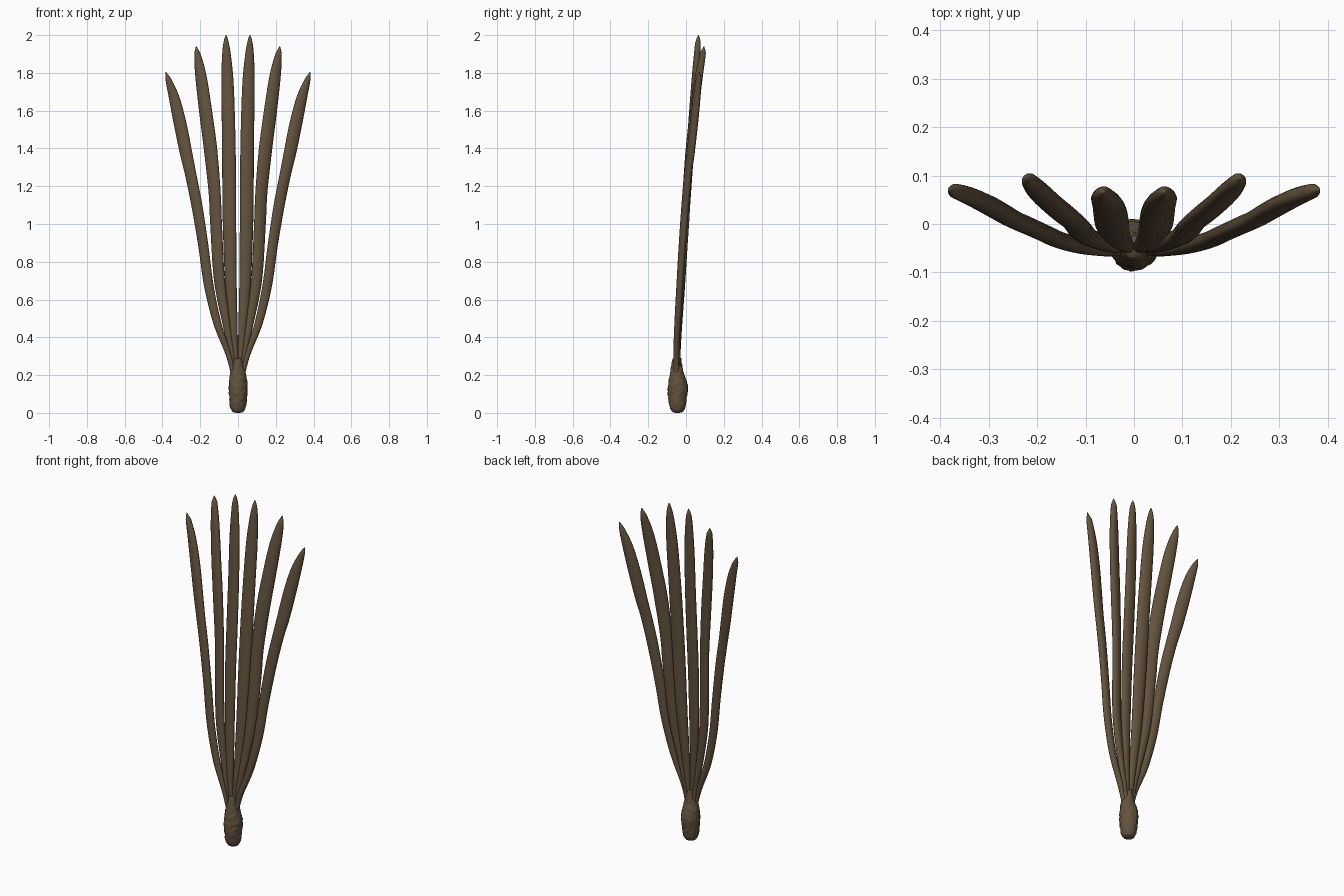
import bpy, bmesh, math
from mathutils import Vector, noise

cube = bpy.data.objects.get("Cube")
if cube:
    bpy.data.objects.remove(cube, do_unlink=True)

brown = bpy.data.materials.new("earthy_brown")
brown.use_nodes = True
colour = (0.125, 0.085, 0.048, 1)
brown.diffuse_color = colour
shader = brown.node_tree.nodes["Principled BSDF"]
shader.inputs["Base Color"].default_value = colour
shader.inputs["Roughness"].default_value = 0.8


def smooth_path(points, steps):
    """Catmull-Rom samples through rows of values."""
    pts = [Vector(p) for p in points]
    pts = [pts[0] * 2 - pts[1]] + pts + [pts[-1] * 2 - pts[-2]]
    out = []
    for a, b, c, d in zip(pts, pts[1:], pts[2:], pts[3:]):
        for i in range(steps):
            t = i / steps
            out.append(0.5 * (2 * b + (c - a) * t + (2 * a - 5 * b + 4 * c - d) * t ** 2
                              + (3 * b - a - 3 * c + d) * t ** 3))
    return out + [pts[-2]]


def loft(name, rings):
    """Skin closed rings of points into one capped smooth mesh."""
    bm = bmesh.new()
    loops = [[bm.verts.new(p) for p in ring] for ring in rings]
    n = len(loops[0])
    for low, high in zip(loops, loops[1:]):
        for i in range(n):
            j = (i + 1) % n
            bm.faces.new((low[i], low[j], high[j], high[i]))
    bm.faces.new(loops[0][::-1])
    bm.faces.new(loops[-1])
    bmesh.ops.recalc_face_normals(bm, faces=bm.faces)
    for f in bm.faces:
        f.smooth = True
    mesh = bpy.data.meshes.new(name)
    bm.to_mesh(mesh)
    bm.free()
    mesh.materials.append(brown)
    obj = bpy.data.objects.new(name, mesh)
    bpy.context.collection.objects.link(obj)
    return obj


def blade(name, side, path, twist):
    """Flattened tapering blade; path rows are x, y, z, half width."""
    rings = []
    for x, y, z, w in smooth_path(path, 8):
        w = max(w, 0.002)
        thick = min(w, 0.012 + w * 0.22)
        turn = math.radians(twist) * min(1, z)
        ring = []
        for k in range(16):
            a = math.tau * k / 16
            u, v = w * math.cos(a), thick * math.sin(a)
            ring.append((side * (x + u * math.cos(turn) - v * math.sin(turn)),
                         y + u * math.sin(turn) + v * math.cos(turn), z))
        rings.append(ring)
    loft(name, rings)


# Three blades on each side, fanning out of the bulb
blades = {
    "inner_blade": (10, [
        (.008, -.05, .16, .014), (.014, -.045, .3, .015), (.024, -.038, .45, .022),
        (.038, -.022, .7, .031), (.045, -.005, 1, .036), (.047, .012, 1.25, .037),
        (.05, .03, 1.5, .036), (.056, .048, 1.75, .033), (.061, .059, 1.9, .023),
        (.063, .064, 1.97, .012), (.063, .066, 2, .002)]),
    "middle_blade": (22, [
        (.012, -.042, .16, .014), (.03, -.045, .3, .015), (.058, -.04, .45, .02),
        (.098, -.025, .7, .03), (.116, -.005, 1, .033), (.124, .004, 1.17, .034),
        (.146, .022, 1.4, .038), (.172, .044, 1.6, .037), (.196, .068, 1.78, .032),
        (.213, .087, 1.89, .019), (.221, .095, 1.94, .002)]),
    "outer_blade": (18, [
        (.014, -.05, .16, .013), (.048, -.052, .3, .015), (.108, -.045, .47, .022),
        (.154, -.033, .67, .026), (.183, -.02, .88, .028), (.218, -.004, 1.1, .031),
        (.25, .01, 1.26, .032), (.274, .024, 1.37, .035), (.306, .042, 1.53, .036),
        (.338, .057, 1.67, .03), (.366, .067, 1.76, .017), (.382, .071, 1.805, .002)]),
}
for part, (twist, path) in blades.items():
    for label, side in (("left", 1), ("right", -1)):
        blade(f"{label}_{part}", side, path, twist)

# Bumpy root bulb: profile rows are centre y, z, half width, half depth
profile = [(-.045, 0, .012, .012), (-.045, .008, .03, .03), (-.045, .035, .042, .042),
           (-.045, .08, .046, .049), (-.043, .13, .049, .053), (-.045, .18, .046, .044),
           (-.048, .215, .039, .035), (-.049, .25, .029, .029), (-.049, .29, .019, .023)]
bulb_rings = []
for y, z, w, d in smooth_path(profile, 6):
    ring = []
    for k in range(48):
        a = math.tau * k / 48
        p = Vector((w * math.cos(a), y + d * math.sin(a), z))
        fade = min(1, z / 0.03)
        s = 1 + 0.1 * fade * noise.noise(p * 75)
        ring.append((p.x * s, y + (p.y - y) * s, max(0, z + 0.003 * fade * noise.noise(p * 60))))
    bulb_rings.append(ring)
loft("root_bulb", bulb_rings)
